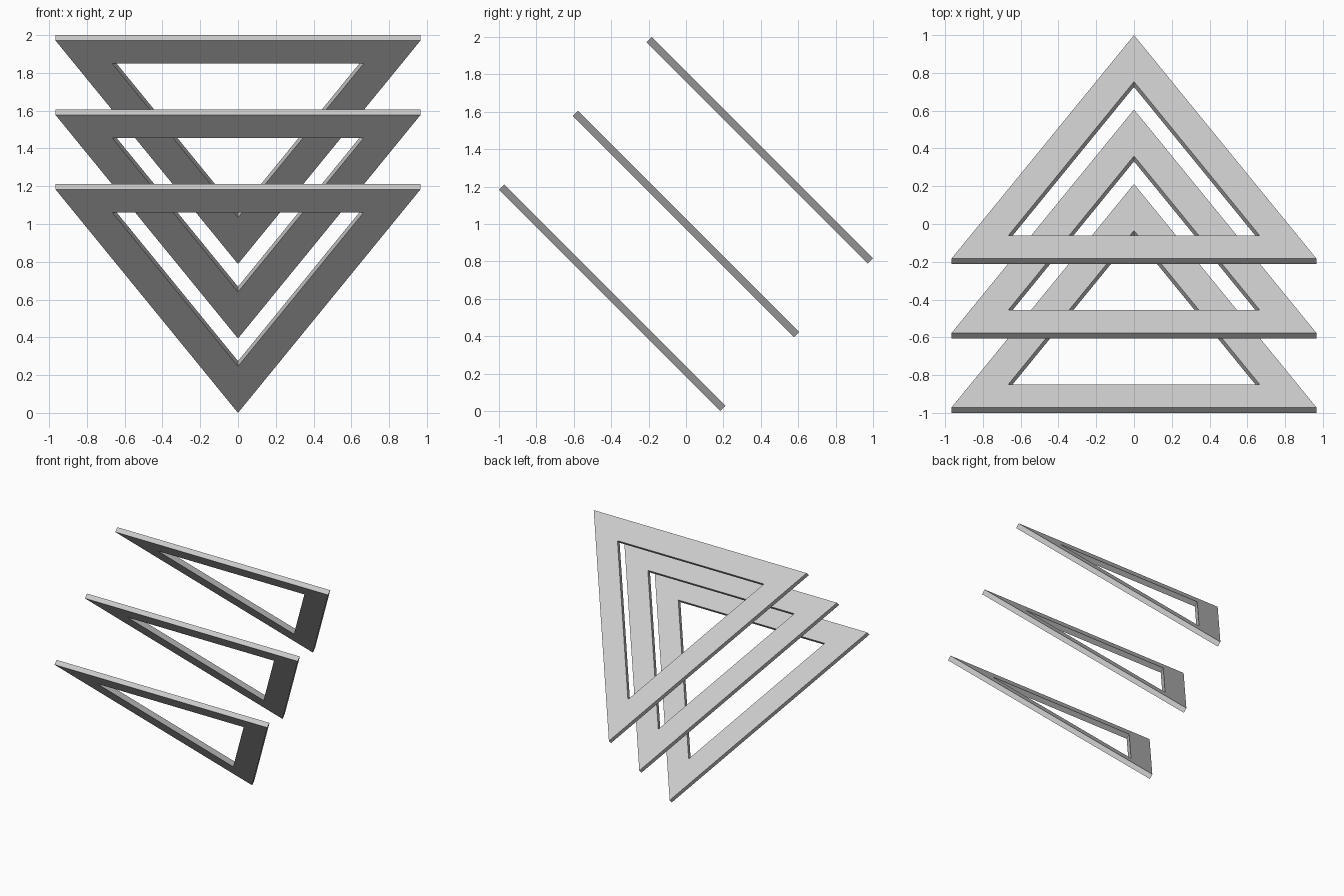
import bpy, bmesh, math
from mathutils import Vector

if "Cube" in bpy.data.objects:
    bpy.data.objects.remove(bpy.data.objects["Cube"])

SIDE, HOLE, THICK, STEP = 1.933, 1.33, 0.04, 0.394
HEIGHT = SIDE * math.sqrt(3) / 2
DOWN = Vector((0, 1, -1)).normalized()   # in-plane direction towards the apex
NORMAL = Vector((0, 1, 1)).normalized()  # plate normal


def triangle(side, offset):
    """Equilateral triangle about the shared centroid, apex first."""
    r = side / math.sqrt(3)
    pts = []
    for k in range(3):
        a = k * 2 * math.pi / 3
        v = r * math.cos(a) - HEIGHT / 6
        pts.append(Vector((r * math.sin(a), 0, 0)) + DOWN * v + NORMAL * offset)
    return pts


def triangle_frame(name, location):
    bm = bmesh.new()
    # Four triangular loops swept round the closed cross-section
    loops = [[bm.verts.new(p) for p in triangle(s, o)] for s, o in (
        (SIDE, THICK / 2), (HOLE, THICK / 2), (HOLE, -THICK / 2), (SIDE, -THICK / 2))]
    for i in range(4):
        a, b = loops[i], loops[(i + 1) % 4]
        for k in range(3):
            j = (k + 1) % 3
            bm.faces.new((a[k], a[j], b[j], b[k]))
    bmesh.ops.recalc_face_normals(bm, faces=bm.faces)
    mesh = bpy.data.meshes.new(name)
    bm.to_mesh(mesh)
    bm.free()
    obj = bpy.data.objects.new(name, mesh)
    obj.location = location
    bpy.context.collection.objects.link(obj)


# Three parallel tilted frames
for i, name in enumerate(("lower_frame", "middle_frame", "upper_frame")):
    d = (i - 1) * STEP
    triangle_frame(name, (0, d, 1 + d))
